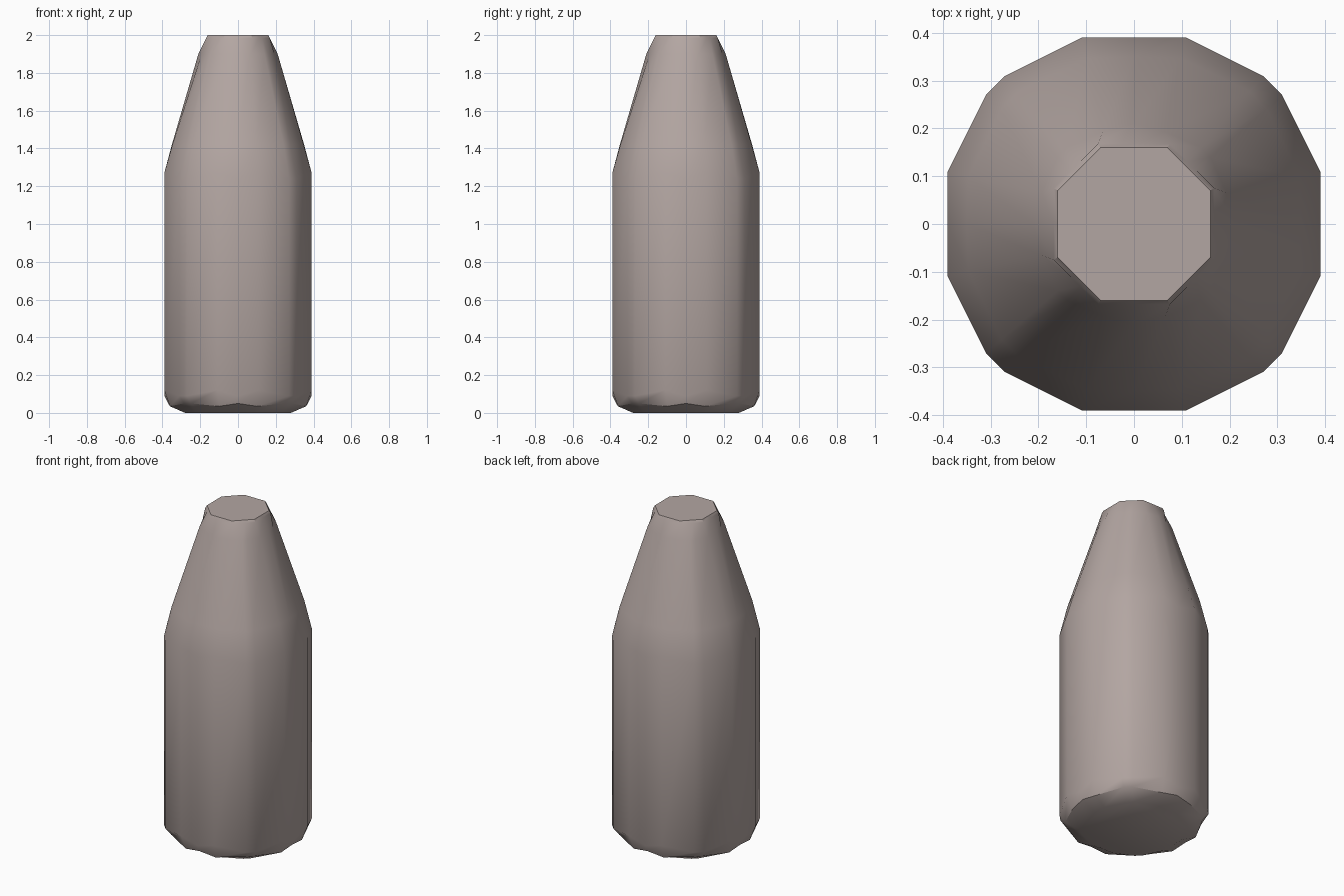
import bpy
import bmesh
import math
from mathutils import Matrix, Vector

cube = bpy.data.objects.get("Cube")
if cube:
    bpy.data.objects.remove(cube, do_unlink=True)


def make_material(name, colour):
    mat = bpy.data.materials.new(name)
    mat.use_nodes = True
    mat.diffuse_color = colour
    mat.node_tree.nodes["Principled BSDF"].inputs["Base Color"].default_value = colour
    return mat


def ring_points(z, axis, side, half_flat, corner_x, corner_y, ripple=0.0):
    """One quarter of a faceted cross-section, turned around four times."""
    quarter = [(axis, 0), (side, half_flat), (corner_x, corner_y),
               (corner_y, corner_x), (half_flat, side)]
    points = []
    for turn in range(4):
        spin = Matrix.Rotation(turn * math.pi / 2, 3, "Z")
        for i, (x, y) in enumerate(quarter):
            lift = ripple if i in (1, 4) else 0.0
            points.append(spin @ Vector((x, y, z + lift)))
    return points


def loft(name, rings, mat):
    """Skin a stack of rings and cap both ends."""
    bm = bmesh.new()
    loops = [[bm.verts.new(p) for p in ring_points(*r)] for r in rings]
    count = len(loops[0])
    for low, high in zip(loops, loops[1:]):
        for i in range(count):
            j = (i + 1) % count
            bm.faces.new((low[i], low[j], high[j], high[i]))
    bm.faces.new(loops[0][::-1])
    bm.faces.new(loops[-1])
    bmesh.ops.recalc_face_normals(bm, faces=bm.faces[:])
    mesh = bpy.data.meshes.new(name)
    bm.to_mesh(mesh)
    bm.free()
    mesh.materials.append(mat)
    obj = bpy.data.objects.new(name, mesh)
    bpy.context.collection.objects.link(obj)
    return obj


# Height, axis radius, side, half flat, corner x, corner y, ripple
rings = [
    (0.00, 0.28, 0.28, 0.08, 0.225, 0.195),            # base
    (0.05, 0.37, 0.36, 0.10, 0.285, 0.25, -0.015),     # rounded heel
    (0.09, 0.39, 0.39, 0.11, 0.31, 0.27, 0.03),
    (1.24, 0.39, 0.39, 0.11, 0.31, 0.27, 0.03),        # shoulder
    (1.42, 0.35, 0.347, 0.098, 0.277, 0.242),
    (1.90, 0.21, 0.193, 0.066, 0.16, 0.14),            # neck
    (1.985, 0.168, 0.168, 0.075, 0.13, 0.113),         # octagonal mouth
    (2.00, 0.16, 0.16, 0.07, 0.123, 0.107),
]

clay = make_material("pinkish grey", (0.45, 0.38, 0.36, 1.0))
bottle = loft("bottle_body", rings, clay)

bpy.ops.object.select_all(action="DESELECT")
bottle.select_set(True)
bpy.context.view_layer.objects.active = bottle
bpy.ops.object.shade_smooth_by_angle(angle=math.radians(35))
